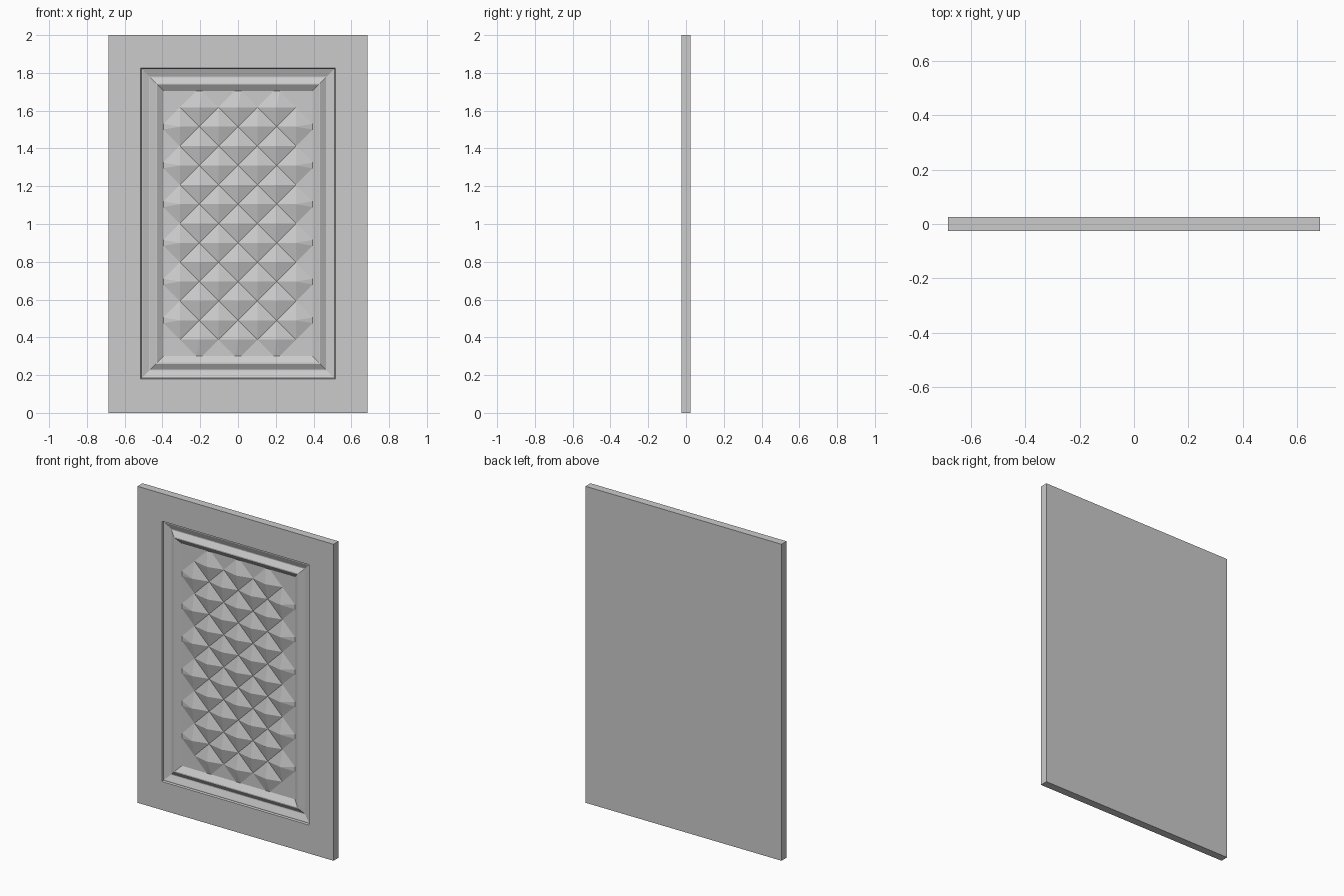
import bpy, bmesh
from mathutils import Vector

if "Cube" in bpy.data.objects:
    bpy.data.objects.remove(bpy.data.objects["Cube"])

HALF_W, HALF_D, HEIGHT = 0.685, 0.025, 2.0
PANEL_X, PANEL_Z, MID_Z = 0.395, 0.7025, 1.0025
VALLEY, PEAK = 0.004, -0.021
STEP = 0.1025  # half the width of one diamond


def make_object(name, bm):
    mesh = bpy.data.meshes.new(name)
    bm.to_mesh(mesh)
    bm.free()
    ob = bpy.data.objects.new(name, mesh)
    bpy.context.collection.objects.link(ob)
    return ob


# Slab with stepped, mitred moulding, skinned through rectangular loops
inner = [(0.120, -0.025), (0.116, -0.014), (0.110, -0.014),
         (0.075, 0.000), (0.070, 0.000), (0.040, -0.019),
         (0.034, -0.019), (0.0, VALLEY)]  # (offset outside panel, y)
loops = [(HALF_W, 0, HEIGHT, HALF_D), (HALF_W, 0, HEIGHT, -HALF_D)]
loops += [(PANEL_X + o, MID_Z - PANEL_Z - o, MID_Z + PANEL_Z + o, y)
          for o, y in inner]
bm = bmesh.new()
rings = [[bm.verts.new((x, y, z)) for x, z in
          ((-hx, z0), (hx, z0), (hx, z1), (-hx, z1))]
         for hx, z0, z1, y in loops]
bm.faces.new(rings[0])
for a, b in zip(rings, rings[1:]):
    for i in range(4):
        j = (i + 1) % 4
        bm.faces.new((a[i], a[j], b[j], b[i]))
bmesh.ops.recalc_face_normals(bm, faces=bm.faces)
make_object("door_slab_and_moulding", bm)

# Diamond-point panel: flat sheet scored along the creases, then raised
bm = bmesh.new()
bm.faces.new([bm.verts.new((x, VALLEY, z)) for x, z in (
    (-PANEL_X, MID_Z - PANEL_Z), (PANEL_X, MID_Z - PANEL_Z),
    (PANEL_X, MID_Z + PANEL_Z), (-PANEL_X, MID_Z + PANEL_Z))])


def score(offset, normal):
    bmesh.ops.bisect_plane(bm, geom=bm.verts[:] + bm.edges[:] + bm.faces[:],
                           dist=1e-5, plane_co=Vector((0, 0, MID_Z)) + offset,
                           plane_no=normal)


for i in range(-7, 8):
    score(Vector((i * STEP, 0, 0)), (1, 0, 0))
    score(Vector((0, 0, i * STEP)), (0, 0, 1))
for i in range(-11, 12, 2):
    for s in (-1, 1):
        score(Vector((i * STEP, 0, 0)), (1, 0, s))

# Raise the diamond centres, keeping the border pinned to the moulding
for v in bm.verts:
    x, z = v.co.x, v.co.z - MID_Z
    if abs(x) > PANEL_X - 1e-4 or abs(z) > PANEL_Z - 1e-4:
        continue
    i, j = round(x / STEP), round(z / STEP)
    on_grid = abs(x - i * STEP) < 1e-3 and abs(z - j * STEP) < 1e-3
    if on_grid and (i + j) % 2 == 0:
        v.co.y = PEAK
bmesh.ops.triangulate(bm, faces=bm.faces[:])
bm.normal_update()
for f in bm.faces:
    if f.normal.y > 0:
        f.normal_flip()
make_object("diamond_point_panel", bm)
